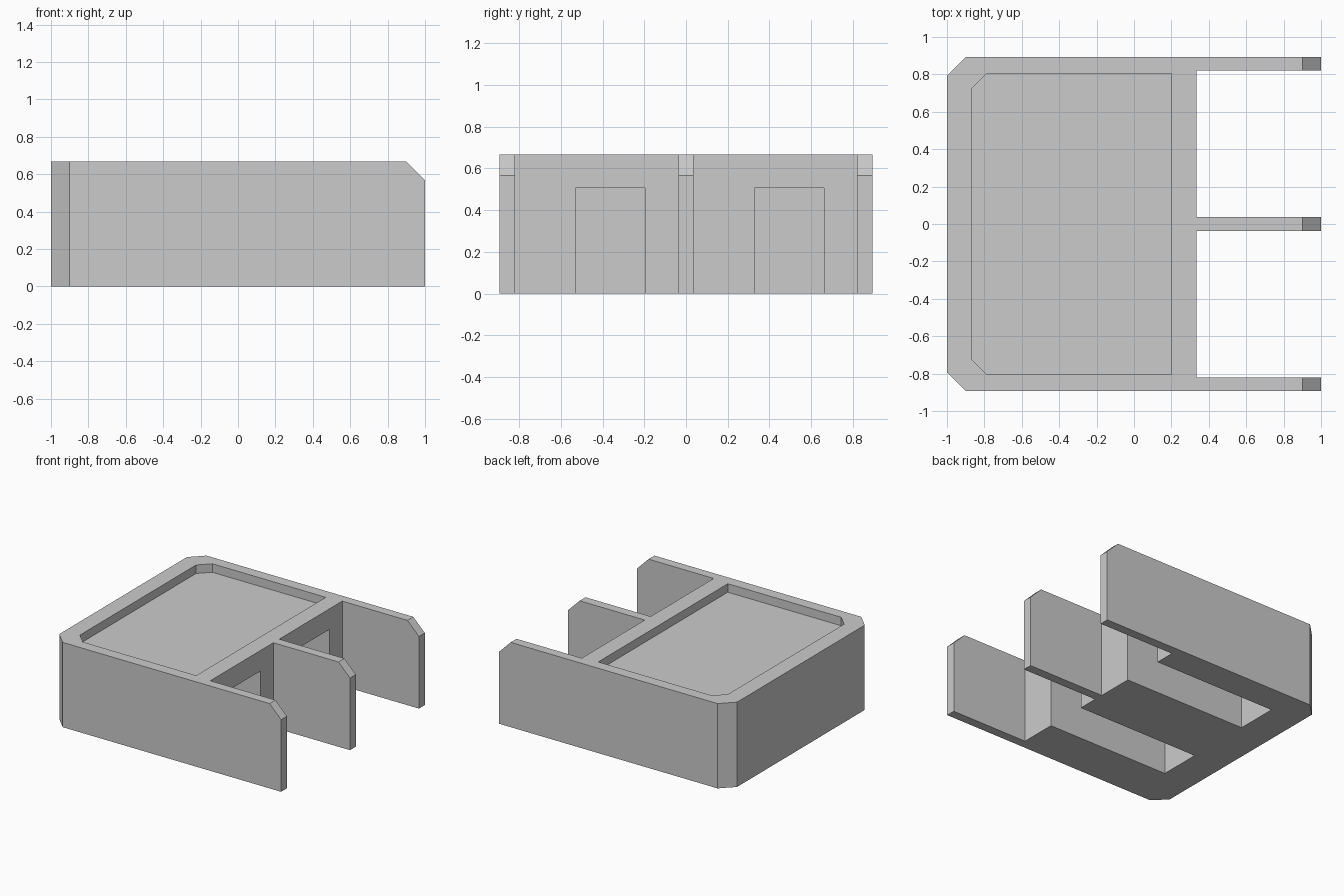
import bpy, bmesh

if "Cube" in bpy.data.objects:
    bpy.data.objects.remove(bpy.data.objects["Cube"])

W, H, XB, T, C = 0.893, 0.667, 0.333, 0.073, 0.1   # half width, height, body end, fin thickness, chamfer


def prism(name, outline, lo, hi, place):
    """Extrude a 2D outline from lo to hi; place(a, b, c) maps to xyz."""
    bm = bmesh.new()
    face = bm.faces.new([bm.verts.new(place(a, b, lo)) for a, b in outline])
    ext = bmesh.ops.extrude_face_region(bm, geom=[face])
    for v, (a, b) in zip(ext_verts(ext, face, outline, place, lo), outline):
        v.co = place(a, b, hi)
    bmesh.ops.recalc_face_normals(bm, faces=bm.faces)
    mesh = bpy.data.meshes.new(name)
    bm.to_mesh(mesh)
    bm.free()
    ob = bpy.data.objects.new(name, mesh)
    bpy.context.collection.objects.link(ob)
    return ob


def ext_verts(ext, face, outline, place, lo):
    """Match extruded vertices to the outline order."""
    vs = [g for g in ext["geom"] if isinstance(g, bmesh.types.BMVert)]
    from mathutils import Vector
    return [min(vs, key=lambda v: (v.co - Vector(place(a, b, lo))).length) for a, b in outline]


def cut(target, cutter):
    """Subtract the cutter and remove it."""
    cutter.hide_render = True
    mod = target.modifiers.new("cut", "BOOLEAN")
    mod.operation, mod.solver, mod.object = "DIFFERENCE", "EXACT", cutter
    bpy.context.view_layer.objects.active = target
    bpy.ops.object.modifier_apply(modifier=mod.name)
    bpy.data.objects.remove(cutter)


def plan(a, b, c):
    return (a, b, c)


def side(a, b, c):
    return (a, c, b)


# Housing block with three fins, drawn as one comb-shaped plan
h = T / 2
comb = [(-1, -W + C), (-1 + C, -W), (1, -W), (1, -W + T), (XB, -W + T),
        (XB, -h), (1, -h), (1, h), (XB, h),
        (XB, W - T), (1, W - T), (1, W), (-1 + C, W), (-1, W - C)]
housing = prism("finned_housing", comb, 0, H, plan)

# Sloped top corner on every fin
cut(housing, prism("fin_corner_cutter", [(1 - C, H), (1.1, H - C - 0.1), (1.1, H + 0.1), (1 - C - 0.1, H + 0.1)],
                   -1.2, 1.2, side))

# Shallow tray in the top with two clipped corners
x0, x1, y, k = -0.87, 0.2, 0.805, 0.083
tray = [(x0, -y + k), (x0 + k, -y), (x1, -y), (x1, y), (x0 + k, y), (x0, y - k)]
cut(housing, prism("tray_cutter", tray, H - 0.067, H + 0.2, plan))

# Two slots open to the underside and to the fin bays
for ya, yb in ((-0.53, -0.197), (0.327, 0.66)):
    slot = [(-0.733, ya), (XB + 0.1, ya), (XB + 0.1, yb), (-0.733, yb)]
    cut(housing, prism("slot_cutter", slot, -0.2, 0.505, plan))
